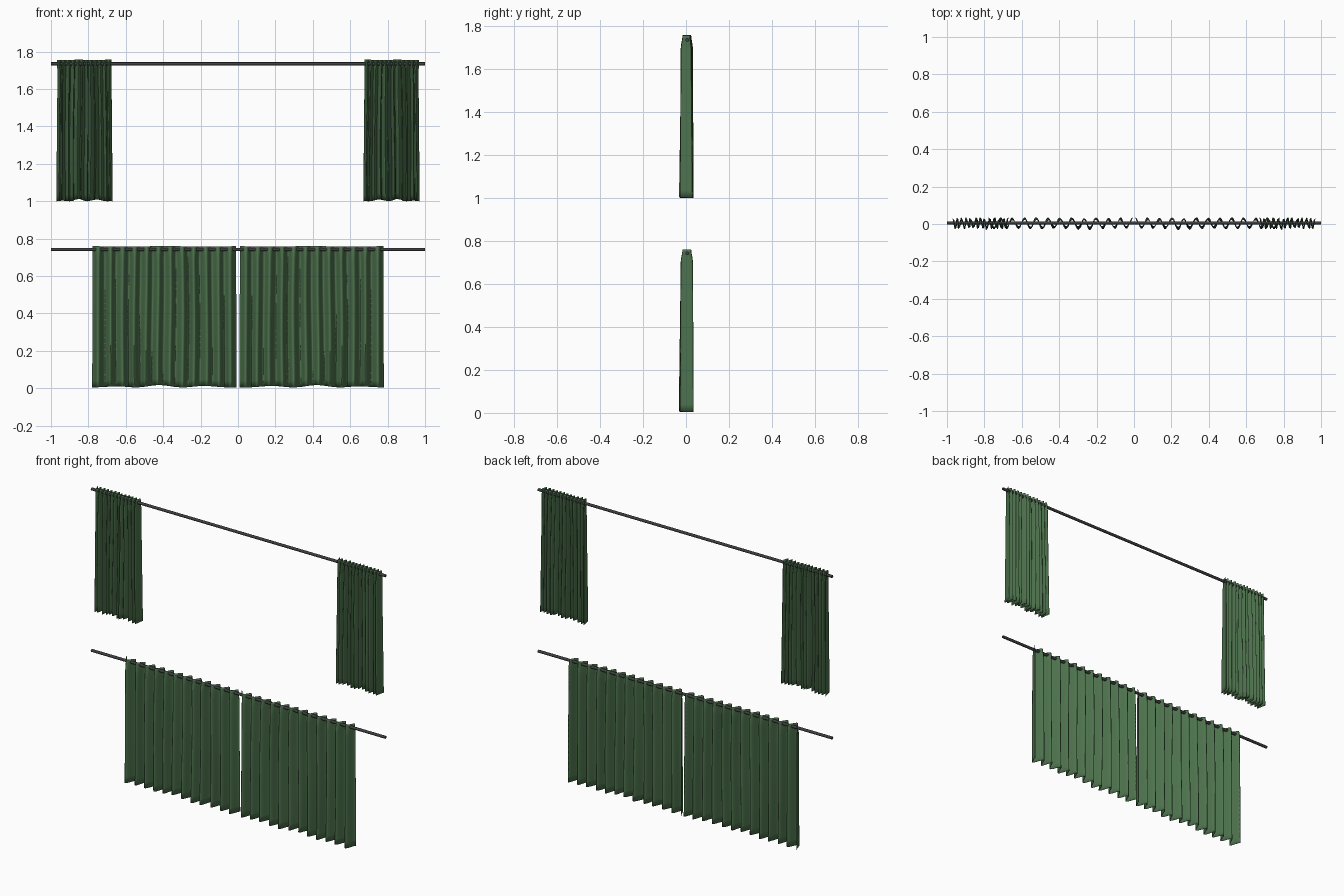
import bpy, math, random
from math import sin, cos, pi

if "Cube" in bpy.data.objects:
    bpy.data.objects.remove(bpy.data.objects["Cube"])

GREEN = bpy.data.materials.new("green_cloth")
GREEN.diffuse_color = (0.075, 0.17, 0.075, 1)
GREEN.use_nodes = True
GREEN.node_tree.nodes["Principled BSDF"].inputs["Base Color"].default_value = GREEN.diffuse_color
METAL = bpy.data.materials.new("dark_metal")
METAL.diffuse_color = (0.05, 0.05, 0.055, 1)
METAL.use_nodes = True
METAL.node_tree.nodes["Principled BSDF"].inputs["Base Color"].default_value = METAL.diffuse_color
FOLDS = 12


def finish(obj, mat, angle=60):
    obj.data.materials.append(mat)
    bpy.ops.object.select_all(action='DESELECT')
    obj.select_set(True)
    bpy.context.view_layer.objects.active = obj
    bpy.ops.object.shade_smooth_by_angle(angle=math.radians(angle))


def rod(name, z):
    bpy.ops.mesh.primitive_cylinder_add(vertices=16, radius=0.0085, depth=2,
                                        location=(0, 0.006, z), rotation=(0, pi / 2, 0))
    bpy.context.object.name = name
    finish(bpy.context.object, METAL)


def ease(t):
    t = min(max(t, 0), 1)
    return t * t * (3 - 2 * t)


def curtain(name, side, inner, outer, flare, z0, z1, irregular, sway, seed):
    """Sheet of cloth weaving round the rod; t runs down from the top hem."""
    rnd = random.Random(seed)
    depth = [rnd.uniform(1 - irregular, 1) for _ in range(2 * FOLDS + 2)]
    shift = [rnd.uniform(-1, 1) for _ in range(2 * FOLDS + 2)]
    cols, rows = FOLDS * 16, 28
    verts, faces = [], []
    for j in range(rows + 1):
        t = (j / rows) ** 1.3
        for i in range(cols + 1):
            u = i / cols
            k = u * 2 * FOLDS
            a, f = int(k), ease(k - int(k))
            d = depth[a] * (1 - f) + depth[a + 1] * f
            s = shift[a] * (1 - f) + shift[a + 1] * f
            # narrow heading at the hem, full folds below, loose bottom
            amp = 0.020 + 0.008 * ease(t / 0.08) + 0.003 * t
            y = 0.004 + amp * (d * (1 - t) + t * min(1, d + 0.15)) * cos(pi * k)
            y -= 0.010 * t * math.exp(-((u - 0.33) / 0.05) ** 2)
            x = inner + (outer - inner) * u + flare * t * (u - 0.5)
            x += sway * ease(t / 0.1) * s
            x += 0.003 * sin(pi * t * 1.5 + 7 * u) * sin(pi * u)
            low = z0 + 0.006 * (1 + sin(19 * u + seed)) * sin(pi * u)
            top = z1 - 0.003 * (1 + cos(11 * u + seed)) * irregular
            verts.append((side * x, y, top + (low - top) * t))
    n = cols + 1
    for j in range(rows):
        for i in range(cols):
            q = (j * n + i, j * n + i + 1, (j + 1) * n + i + 1, (j + 1) * n + i)
            faces.append(q if side < 0 else q[::-1])
    mesh = bpy.data.meshes.new(name)
    mesh.from_pydata(verts, [], faces)
    obj = bpy.data.objects.new(name, mesh)
    bpy.context.collection.objects.link(obj)
    # thin cloth
    mod = obj.modifiers.new("thickness", 'SOLIDIFY')
    mod.thickness, mod.offset = 0.002, 0
    finish(obj, GREEN)


rod("lower_rod", 0.742)
rod("upper_rod", 1.735)
for label, side in (("left", -1), ("right", 1)):
    # closed cafe curtains below, drawn-back curtains above
    curtain("lower_curtain_" + label, side, 0.010, 0.778, 0.005, 0.005, 0.760, 0.25, 0.003, 4)
    curtain("upper_curtain_" + label, side, 0.676, 0.968, 0.014, 1.0, 1.757, 0.35, 0.005, 9)
